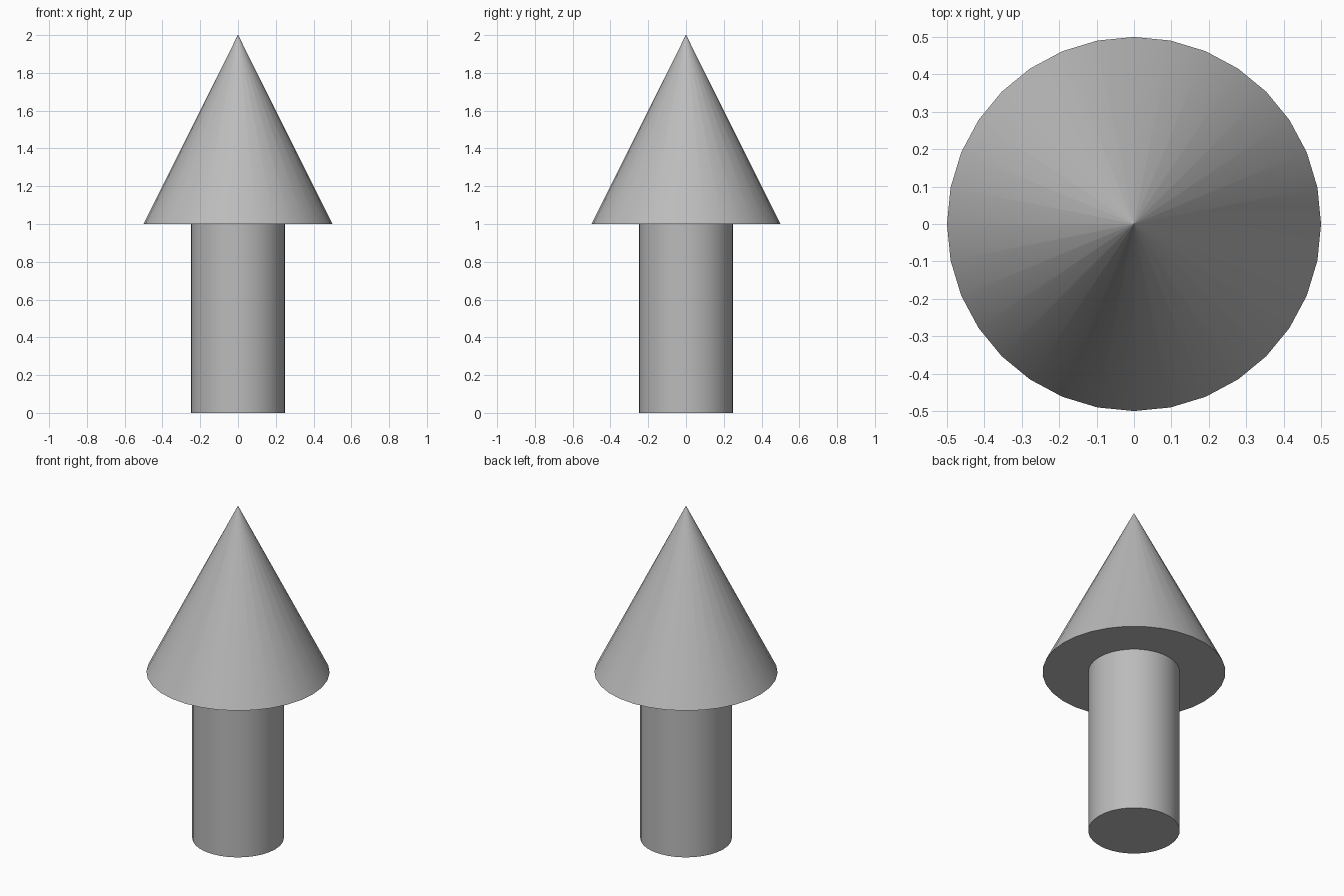
import bpy
from math import radians

if "Cube" in bpy.data.objects:
    bpy.data.objects.remove(bpy.data.objects["Cube"])

SIDES = 32

grey = bpy.data.materials.new("mid_grey")
grey.diffuse_color = (0.5, 0.5, 0.5, 1)
grey.use_nodes = True
grey.node_tree.nodes["Principled BSDF"].inputs["Base Color"].default_value = grey.diffuse_color


def finish(name):
    obj = bpy.context.object
    obj.name = name
    obj.data.materials.append(grey)
    bpy.ops.object.shade_smooth_by_angle(angle=radians(30))


# Shaft: upright cylinder standing on the ground
bpy.ops.mesh.primitive_cylinder_add(vertices=SIDES, radius=0.25, depth=1, location=(0, 0, 0.5))
finish("arrow_shaft")

# Head: cone resting on the shaft; a tiny flat tip keeps the shading even up to the point
bpy.ops.mesh.primitive_cone_add(vertices=SIDES, radius1=0.5, radius2=0.001, depth=1, location=(0, 0, 1.5))
finish("arrow_head")
